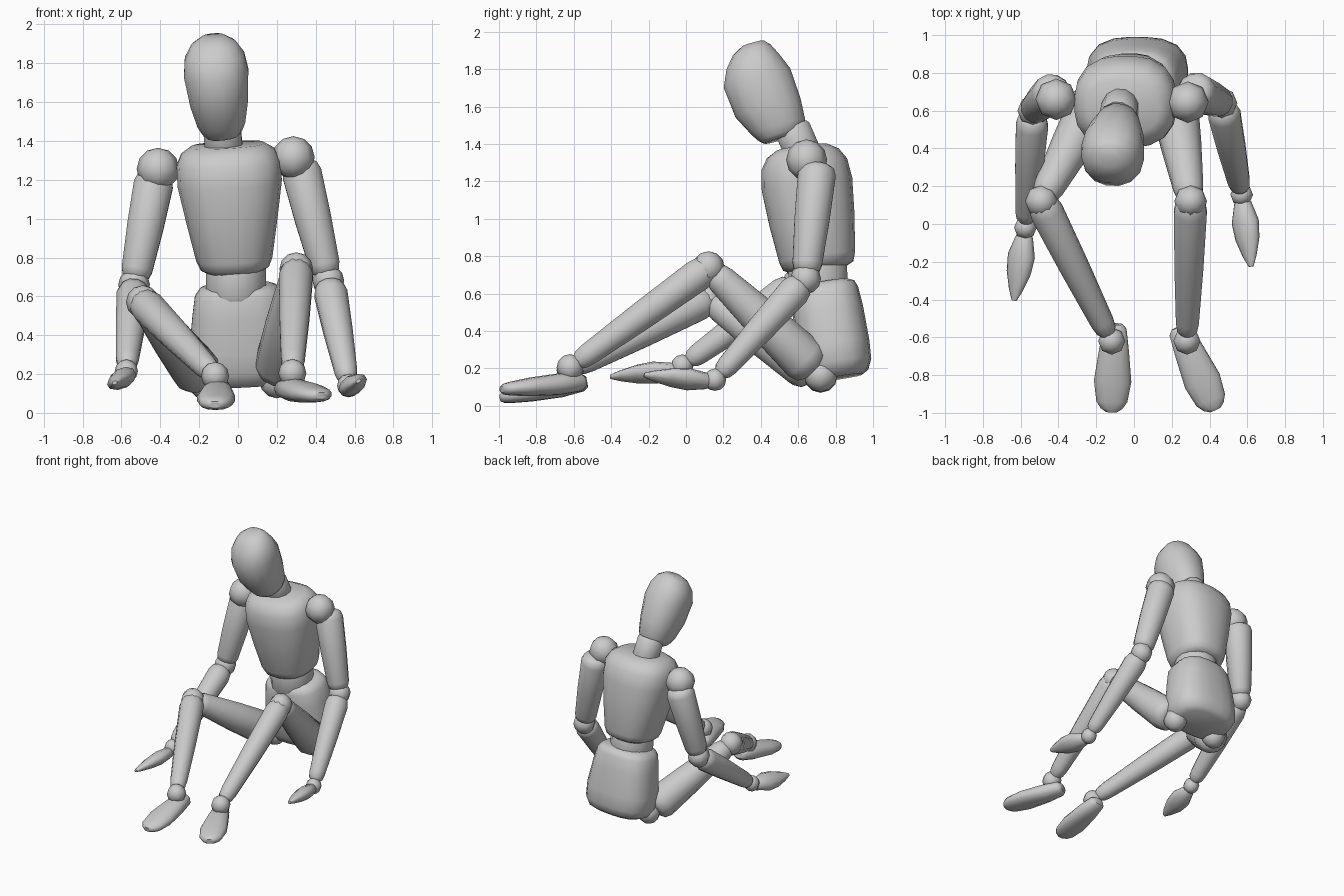
import bpy, bmesh
from math import cos, sin, tau, radians
from mathutils import Vector as V, Matrix

if "Cube" in bpy.data.objects:
    bpy.data.objects.remove(bpy.data.objects["Cube"])


def finish(name, bm, angle=50):
    bmesh.ops.recalc_face_normals(bm, faces=bm.faces)
    me = bpy.data.meshes.new(name)
    bm.to_mesh(me)
    bm.free()
    ob = bpy.data.objects.new(name, me)
    bpy.context.collection.objects.link(ob)
    bpy.ops.object.select_all(action='DESELECT')
    ob.select_set(True)
    bpy.context.view_layer.objects.active = ob
    bpy.ops.object.shade_smooth_by_angle(angle=radians(angle))


def loft(name, a, b, sections, side=(1, 0, 0), n=12, power=2.0):
    """Skin rings (t, half width, half depth, depth offset) along a-b."""
    a, b = V(a), V(b)
    ax = (b - a).normalized()
    s = V(side)
    s = (s - ax * s.dot(ax)).normalized()
    d = ax.cross(s)
    bm = bmesh.new()
    rings = []
    for t, w, h, *off in sections:
        c = a.lerp(b, t) + d * (off[0] if off else 0)
        ring = []
        for i in range(n):
            u, v = cos(tau * (i + .5) / n), sin(tau * (i + .5) / n)
            k = (abs(u) ** power + abs(v) ** power) ** (-1 / power)
            ring.append(bm.verts.new(c + s * (w * u * k) + d * (h * v * k)))
        rings.append(ring)
    for r, q in zip(rings, rings[1:]):
        for i in range(n):
            j = (i + 1) % n
            bm.faces.new((r[i], r[j], q[j], q[i]))
    bm.faces.new(rings[0])
    bm.faces.new(rings[-1])
    finish(name, bm)


def limb(name, a, b, r0, r1):
    prof = [(0, .6 * r0), (.03, .87 * r0), (.1, r0), (.5, (r0 + r1) * .52),
            (.91, r1), (.97, .87 * r1), (1, .6 * r1)]
    loft(name, a, b, [(t, r, r) for t, r in prof], n=12)


def ball(name, c, r):
    bm = bmesh.new()
    bmesh.ops.create_uvsphere(bm, u_segments=8, v_segments=6, radius=r,
                              matrix=Matrix.Translation(c))
    finish(name, bm, 60)


def between(p, q, t0, t1):
    return V(p).lerp(V(q), t0), V(p).lerp(V(q), t1)


# Head and neck
loft("head", (-.08, .515, 1.43), (-.13, .367, 1.94),
     [(0, .085, .09, -.01), (.04, .105, .125, 0), (.12, .125, .15, -.003),
      (.34, .15, .183, -.028), (.65, .168, .187, -.04), (.82, .155, .148, -.037),
      (.94, .115, .105, -.025), (1, .06, .06, -.01)], n=16, power=2.3)
loft("neck", (-.07, .635, 1.33), (-.085, .565, 1.49),
     [(0, .09, .09), (.1, .1, .1), (.9, .1, .1), (1, .09, .09)])

# Torso
loft("chest", (-.015, .71, .73), (-.055, .62, 1.38),
     [(0, .14, .15), (.03, .178, .19), (.1, .197, .205), (.4, .235, .23),
      (.7, .27, .245), (.86, .268, .232), (.95, .24, .195), (1, .19, .14)],
     side=(1, 0, .04), n=20, power=2.6)
loft("waist", (-.01, .715, .58), (-.01, .70, .78),
     [(0, .15, .15), (.1, .157, .16), (.9, .157, .16), (1, .15, .15)], n=16)
loft("pelvis", (.025, .815, .15), (0, .735, .66),
     [(0, .19, .13), (.04, .235, .165), (.15, .265, .19), (.35, .268, .195),
      (.7, .243, .19), (.9, .225, .18), (.97, .2, .165), (1, .16, .13)],
     n=20, power=2.8)

# Legs: hip, knee, ankle, heel, toe
legs = {
    "left": ((.20, .72, .165), (.30, .12, .74), (.28, -.62, .205),
             (.235, -.545, .128), (.43, -.985, .088)),
    "right": ((-.17, .72, .16), (-.49, .12, .57), (-.118, -.62, .19),
              (-.10, -.53, .13), (-.12, -.995, .042)),
}
for s, (hip, knee, ankle, heel, toe) in legs.items():
    ball(s + "_hip", hip, .09)
    ball(s + "_knee", knee, .087)
    ball(s + "_ankle", ankle, .072)
    limb(s + "_thigh", *between(hip, knee, .06, .96), .128, .082)
    limb(s + "_shin", *between(knee, ankle, -.02, .95), .09, .063)
    loft(s + "_foot", heel, toe,
         [(0, .04, .03), (.05, .062, .048), (.3, .08, .058), (.65, .1, .05),
          (.88, .083, .038), (.96, .058, .03), (1, .03, .018)], n=14, power=2.4)

# Arms: shoulder, top of upper arm, elbow, wrist, hand start, fingertip
arms = {
    "left": ((.285, .645, 1.315), (.315, .705, 1.29), (.465, .64, .68),
             (.57, .155, .14), (.572, .14, .13), (.62, -.225, .165)),
    "right": ((-.412, .66, 1.255), (-.425, .70, 1.23), (-.535, .60, .66),
              (-.575, -.02, .215), (-.575, -.04, .19), (-.635, -.405, .155)),
}
for s, (shoulder, top, elbow, wrist, palm, tip) in arms.items():
    ball(s + "_shoulder", shoulder, .11)
    ball(s + "_elbow", elbow, .082)
    ball(s + "_wrist", wrist, .06)
    limb(s + "_upper_arm", *between(top, elbow, 0, .95), .105, .082)
    limb(s + "_forearm", *between(elbow, wrist, .04, .94), .088, .06)
    loft(s + "_hand", palm, tip,
         [(0, .03, .025), (.08, .048, .042), (.35, .078, .052), (.6, .07, .042),
          (.85, .04, .025), (1, .014, .01)], side=(.85, 0, .5), n=10)
